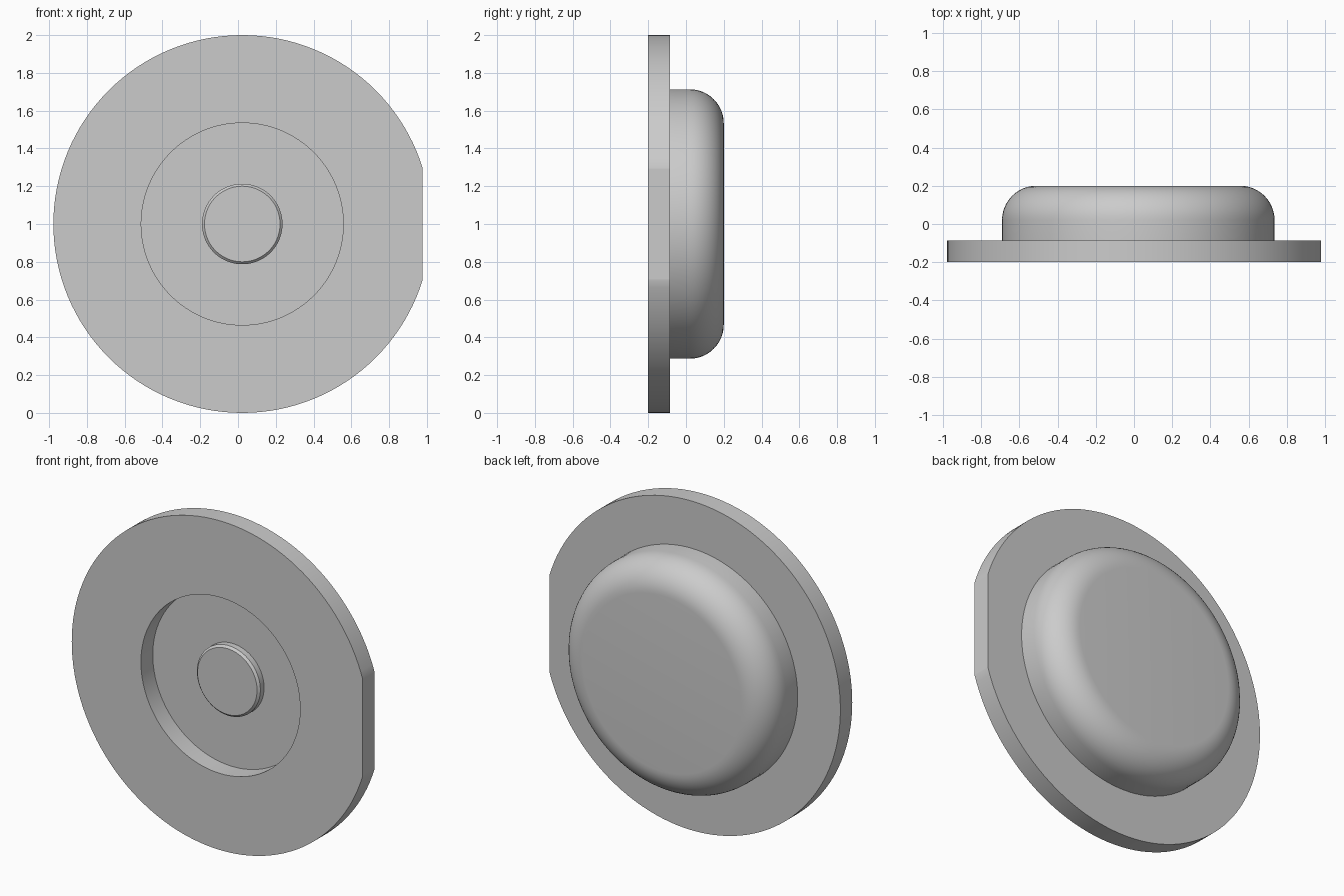
import bpy, bmesh, math
from mathutils import Vector

cube = bpy.data.objects.get("Cube")
if cube:
    bpy.data.objects.remove(cube, do_unlink=True)

CENTRE = Vector((0.0225, 0, 1))
FLAT_X = 0.955            # distance from the axis to the flat on the rim
FRONT, STEP, BACK = -0.2, -0.086, 0.2

grey = bpy.data.materials.new("grey")
grey.use_nodes = True
colour = (0.6, 0.6, 0.6, 1)
grey.diffuse_color = colour
grey.node_tree.nodes["Principled BSDF"].inputs["Base Color"].default_value = colour


def lathe(name, profile, flat_x=None, steps=128):
    """Spin a (radius, y) profile about the y axis; optionally trim a flat."""
    bm = bmesh.new()
    verts = [bm.verts.new((r, y, 0)) for r, y in profile]
    edges = [bm.edges.new(pair) for pair in zip(verts, verts[1:])]
    bmesh.ops.spin(bm, geom=verts + edges, cent=(0, 0, 0), axis=(0, 1, 0),
                   angle=math.tau, steps=steps, use_merge=False)
    bmesh.ops.remove_doubles(bm, verts=bm.verts, dist=1e-4)
    if flat_x:
        cut = bmesh.ops.bisect_plane(
            bm, geom=bm.verts[:] + bm.edges[:] + bm.faces[:], dist=1e-5,
            plane_co=(flat_x, 0, 0), plane_no=(1, 0, 0), clear_outer=True)
        rim = [e for e in cut["geom_cut"] if isinstance(e, bmesh.types.BMEdge)]
        bmesh.ops.contextual_create(bm, geom=rim)
    bmesh.ops.recalc_face_normals(bm, faces=bm.faces)
    mesh = bpy.data.meshes.new(name)
    bm.to_mesh(mesh)
    bm.free()
    mesh.materials.append(grey)
    obj = bpy.data.objects.new(name, mesh)
    obj.location = CENTRE
    bpy.context.collection.objects.link(obj)
    bpy.ops.object.select_all(action='DESELECT')
    obj.select_set(True)
    bpy.context.view_layer.objects.active = obj
    bpy.ops.object.shade_smooth_by_angle(angle=math.radians(25))
    return obj


# Flange with a front recess and a rounded boss behind it
body_r, fillet, recess_r = 0.713, 0.18, 0.535
arc = [(body_r - fillet + fillet * math.cos(a), BACK - fillet + fillet * math.sin(a))
       for a in (math.pi / 2 * i / 12 for i in range(13))]
lathe("flange_and_boss",
      [(0, STEP), (recess_r, STEP), (recess_r, FRONT), (1, FRONT),
       (1, STEP), (body_r, STEP)] + arc + [(0, BACK)], FLAT_X)

# Chamfered button in the middle of the recess
button_r, button_front, chamfer = 0.213, -0.135, 0.013
lathe("centre_button",
      [(0, STEP + 0.01), (button_r, STEP + 0.01), (button_r, button_front + chamfer),
       (button_r - chamfer, button_front), (0, button_front)])
